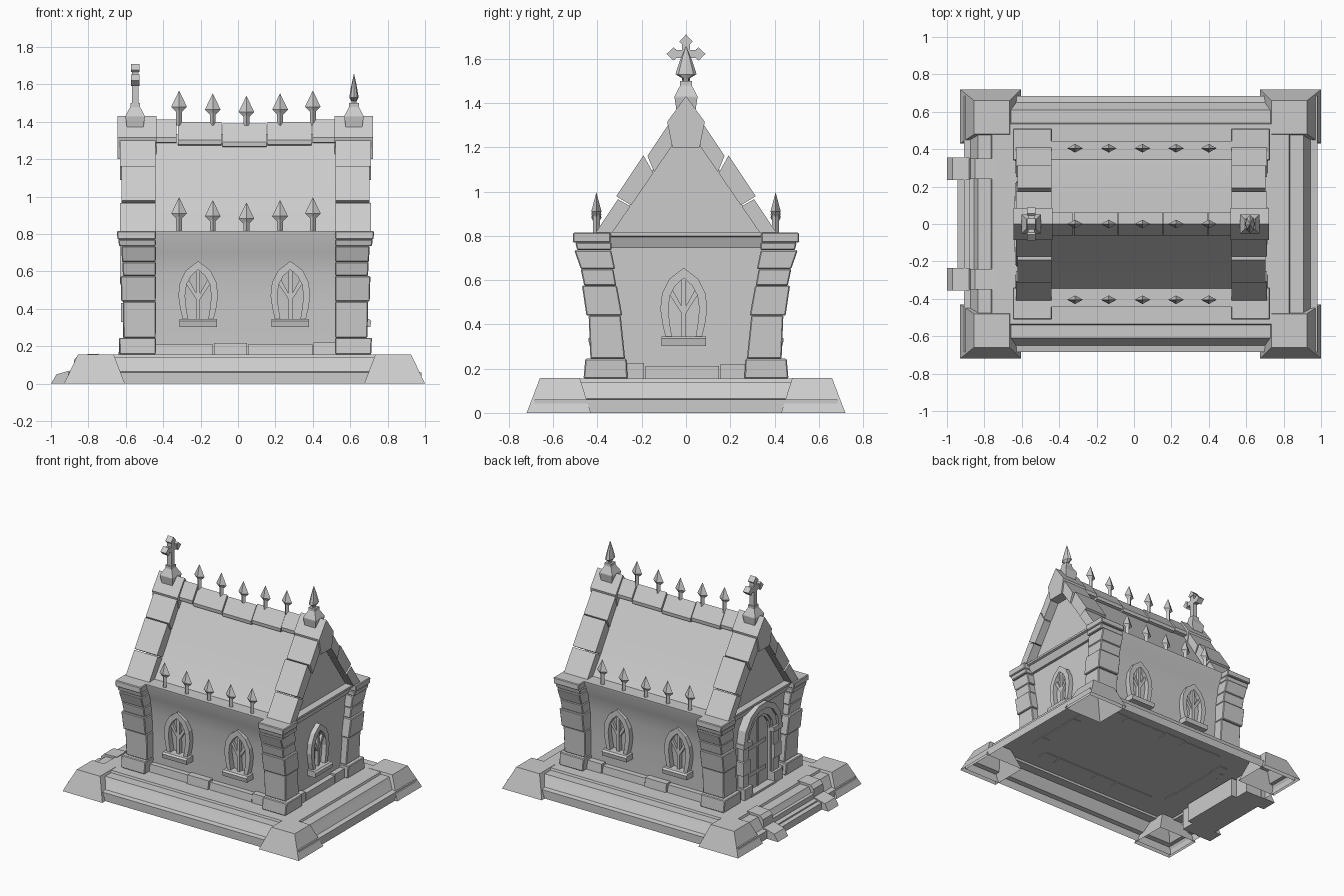
import bpy, bmesh, math
from mathutils import Matrix, Vector

if "Cube" in bpy.data.objects:
    bpy.data.objects.remove(bpy.data.objects["Cube"])

CX = 0.04  # centre of the house in x (the stairs shift it)


def mesh(name, verts, faces, M=None, smooth=False):
    bm = bmesh.new()
    vs = [bm.verts.new((M @ Vector(v)) if M else v) for v in verts]
    for f in faces:
        bm.faces.new([vs[i] for i in f])
    bmesh.ops.recalc_face_normals(bm, faces=bm.faces)
    me = bpy.data.meshes.new(name)
    bm.to_mesh(me)
    bm.free()
    ob = bpy.data.objects.new(name, me)
    bpy.context.collection.objects.link(ob)
    if smooth:
        bpy.context.view_layer.objects.active = ob
        ob.select_set(True)
        bpy.ops.object.shade_smooth_by_angle(angle=math.radians(30))
        ob.select_set(False)
    return ob


def loft(name, rings, bottom=True, top=True, M=None, smooth=False):
    n, k = len(rings[0]), len(rings)
    faces = [(r * n + i, r * n + (i + 1) % n, (r + 1) * n + (i + 1) % n, (r + 1) * n + i)
             for r in range(k - 1) for i in range(n)]
    if bottom:
        faces.append(tuple(range(n)))
    if top:
        faces.append(tuple(range((k - 1) * n, k * n)))
    return mesh(name, [p for r in rings for p in r], faces, M, smooth)


def rect(x0, x1, y0, y1, z):
    return [(x0, y0, z), (x1, y0, z), (x1, y1, z), (x0, y1, z)]


def box(name, x0, x1, y0, y1, z0, z1, M=None):
    return loft(name, [rect(x0, x1, y0, y1, z0), rect(x0, x1, y0, y1, z1)], M=M)


def prism(name, yz, x0, x1, smooth=False):
    return loft(name, [[(x, y, z) for y, z in yz] for x in (x0, x1)], smooth=smooth)


def diamond(x, y, z, rx, ry):
    return [(x + rx, y, z), (x, y + ry, z), (x - rx, y, z), (x, y - ry, z)]


def band(name, outer, inner, d0, d1, M):
    """Open strip between two outlines in the wall plane, from depth d0 out to d1."""
    rings = [[(o[0], -d0, o[1]), (o[0], -d1, o[1]), (i[0], -d1, i[1]), (i[0], -d0, i[1])]
             for o, i in zip(outer, inner)]
    return loft(name, rings, M=M)


def facing(x, y, deg):
    return Matrix.Translation((x, y, 0)) @ Matrix.Rotation(math.radians(deg), 4, 'Z')


def both(half):
    return half + [(-u, v) for u, v in half[-2::-1]]


# stepped plinth, open underneath
BX = 0.035
loft("plinth", [rect(BX - .945 + d, BX + .945 - d, -.685 + d, .685 - d, z) for d, z in
                ((0, 0), (0, .06), (.035, .065), (.065, .12), (.075, .14), (.145, .14), (.15, .155))],
     bottom=False)
for sx in (-1, 1):
    for sy in (-1, 1):
        # sloped corner blocks
        loft("plinth_corner", [rect(BX + sx * .64, BX + sx * .965, sy * .43, sy * .72, 0),
                               rect(BX + sx * .70, BX + sx * .89, sy * .48, sy * .66, .157)], bottom=False)
        # leaning pillars made of stacked stones: z0, z1, y in/out at bottom, y in/out at top, x out
        for z0, z1, a, b, c, d, xo in ((.155, .245, .264, .463, .268, .455, .672),
                                       (.245, .44, .275, .432, .295, .440, .652),
                                       (.44, .575, .288, .450, .312, .470, .664),
                                       (.575, .65, .315, .460, .328, .476, .655),
                                       (.65, .735, .320, .475, .338, .505, .660),
                                       (.735, .77, .336, .492, .336, .500, .676),
                                       (.77, .815, .340, .512, .340, .510, .684)):
            p = loft("pillar_stone", [rect(CX + sx * .48, CX + sx * xo, sy * a, sy * b, z0),
                                      rect(CX + sx * .478, CX + sx * (xo + .004), sy * c, sy * d, z1)])
            m = p.modifiers.new("bevel", 'BEVEL')
            m.width, m.segments = .005, 1

# entrance steps and side cheeks
for x, z in ((-.945, .05), (-.88, .10), (-.81, .14)):
    box("step", x, -.70, -.24, .24, 0, z)
for sy in (-1, 1):
    cheek = [(-1.0, 0), (-.97, .05), (-.88, .075), (-.88, 0)]
    loft("cheek_lower", [[(x, sy * y, z) for x, z in cheek] for y in (.235, .355)])
    cheek = [(-.89, 0), (-.875, .13), (-.85, .155), (-.745, .16), (-.745, 0)]
    loft("cheek_upper", [[(x, sy * y, z) for x, z in cheek] for y in (.24, .35)])

# house shell: flared walls, flat eaves and curved roof in one profile
shell = [(.362, .155), (.366, .40), (.378, .58), (.40, .70), (.445, .805), (.445, .815), (.345, .815),
         (.25, .945), (.16, 1.085), (.08, 1.21), (0, 1.335)]
prism("house_shell", both(shell), CX - .61, CX + .605, smooth=True)

# gable cornices
for sx in (-1, 1):
    loft("gable_cornice", [rect(CX + sx * .59, CX + sx * o, -.35, .35, z)
                           for o, z in ((.625, .745), (.645, .795), (.66, .80), (.66, .815))])

# foot stones along the walls
xs = [-.45, -.13, .05, .40, .53]
for sy in (-1, 1):
    for i in range(4):
        h, o = (.21, .218, .208, .22)[i], (.40, .41, .402, .408)[i]
        loft("foot_stone", [rect(xs[i] + .003, xs[i + 1] - .003, sy * .34, sy * (o + .008), .15),
                            rect(xs[i] + .003, xs[i + 1] - .003, sy * .34, sy * o, h)])
for y0, y1, h in ((-.30, -.19, .225), (-.184, .15, .212), (.156, .30, .222)):
    box("foot_stone", CX + .58, CX + .645, y0, y1, .15, h)
for sy in (-1, 1):
    box("foot_stone", CX - .645, CX - .58, sy * .20, sy * .30, .15, .22)

# gable copings, sloping stones on both sides
for sx in (-1, 1):
    for sy in (-1, 1):
        for t0, t1, off, xo in ((0, .25, .0, .672), (.26, .56, .012, .664), (.57, .81, -.002, .672)):
            yz = [(sy * (.41 * (1 - t) + off), .812 + .615 * t + off * .6) for t in (t0, t1)]
            yz += [(sy * .335 * (1 - t), .812 + .485 * t) for t in (t1, t0)]
            prism("coping_stone", yz, CX + sx * .48, CX + sx * xo)
    prism("coping_apex", both([(.062, 1.20), (.085, 1.315), (0, 1.432)]), CX + sx * .475, CX + sx * .683)

# sagging ridge stones
xs = [-.445, -.325, -.085, .155, .395, .53]
for i in range(5):
    d = (0, .012, .022, .012, 0)[i]
    prism("ridge_stone", both([(.03, 1.285 - d), (.062, 1.29 - d), (.064, 1.315 - d), (0, 1.412 - d)]),
          xs[i] + .003, xs[i + 1] - .003)

# iron spikes on ridge and eaves
for i, x in enumerate((-.315, -.135, .045, .225, .40)):
    d = (0, .015, .028, .015, 0)[i]
    for y, top, foot in ((0, 1.565, 1.38), (-.405, .995, .80), (.405, .995, .80)):
        z = top - d
        loft("spike_stem", [diamond(x, y, h, .016, .016) for h in (foot, z - .10)])
        loft("spike_head", [diamond(x, y, h, r, r * .55) for h, r in
                            ((z - .115, .012), (z - .085, .042), (z, .001))])

# finial pedestals, spear and cross
for x in (CX - .59, CX + .58):
    loft("finial_base", [rect(x - r, x + r, -r, r, z) for z, r in
                         ((1.36, .042), (1.425, .052), (1.43, .052), (1.48, .026), (1.50, .026))])
x = CX + .58
loft("spear_finial", [[(x + r * math.cos(a * math.pi / 4), 1.9 * r * math.sin(a * math.pi / 4)
                        if z > 1.51 else r * math.sin(a * math.pi / 4), z) for a in range(8)]
                      for z, r in ((1.49, .014), (1.51, .014), (1.53, .025), (1.55, .022),
                                   (1.60, .013), (1.655, .001))])
x = CX - .59
box("cross_shaft", x - .018, x + .018, -.018, .018, 1.48, 1.63)
for k in range(3):
    M = Matrix.Translation((x, 0, 1.622)) @ Matrix.Rotation(k * math.pi / 2, 4, 'X')
    box("cross_arm", -.018, .018, 0, .055, -.018, .018, M=M)
    bud = [(.045, -.02), (.056, -.03), (.088, 0), (.056, .03), (.045, .02)]
    loft("cross_bud", [[(w, y, z) for y, z in bud] for w in (-.023, .023)], M=M)


# pointed windows with tracery and sill
def window(M):
    outer = [(.08, .335), (.096, .40), (.106, .47), (.098, .54), (.066, .605), (0, .655)]
    inner = [(.052, .335), (.063, .40), (.070, .47), (.062, .53), (.038, .575), (0, .61)]
    band("window_frame", both(outer), both(inner), -.02, .035, M)
    box("window_mullion", -.011, .011, -.022, .03, .335, .612, M=M)
    for s in (-1, 1):
        branch = [(0, .435), (0, .465), (s * .05, .555), (s * .062, .53)]
        loft("window_tracery", [[(u, -d, v) for u, v in branch] for d in (-.03, .019)], M=M)
    loft("window_sill", [rect(-.1, .1, -o, .03, z) for o, z in ((.062, .303), (.068, .335), (.055, .345))], M=M)


for wx in (-.213, .28):
    window(facing(wx, -.374, 0))
    window(facing(wx, .374, 180))
window(facing(CX + .605, -.01, 90))


# arched doorway on the left end
D = facing(CX - .61, 0, -90)


def arch(r, n=7):
    return [(r, .155)] + [(r * math.cos(a * math.pi / n), .55 + r * 1.08 * math.sin(a * math.pi / n))
                          for a in range(n + 1)] + [(-r, .155)]


band("door_surround", arch(.205), arch(.14), -.02, .045, D)
band("door_hood", arch(.225)[1:-1], arch(.185)[1:-1], -.02, .062, D)
band("door_inner_frame", arch(.145), arch(.122), -.02, .03, D)
loft("door_leaf", [[(u, -d, v) for u, v in arch(.125)] for d in (-.02, .012)], M=D)
for s in (-1, 1):
    box("door_impost", s * .125, s * .228, -.062, .02, .53, .565, M=D)
    box("door_jamb_foot", s * .125, s * .22, -.065, .02, .15, .235, M=D)
    box("door_jamb_stone", s * .14, s * .222, -.055, .02, .33, .43, M=D)
for v in (.27, .47):
    box("door_hinge_strap", -.12, .09, -.02, 0, v, v + .025, M=D)
box("door_split", -.006, .006, -.018, 0, .155, .67, M=D)
box("door_threshold", -.15, .15, -.07, .02, .15, .17, M=D)
